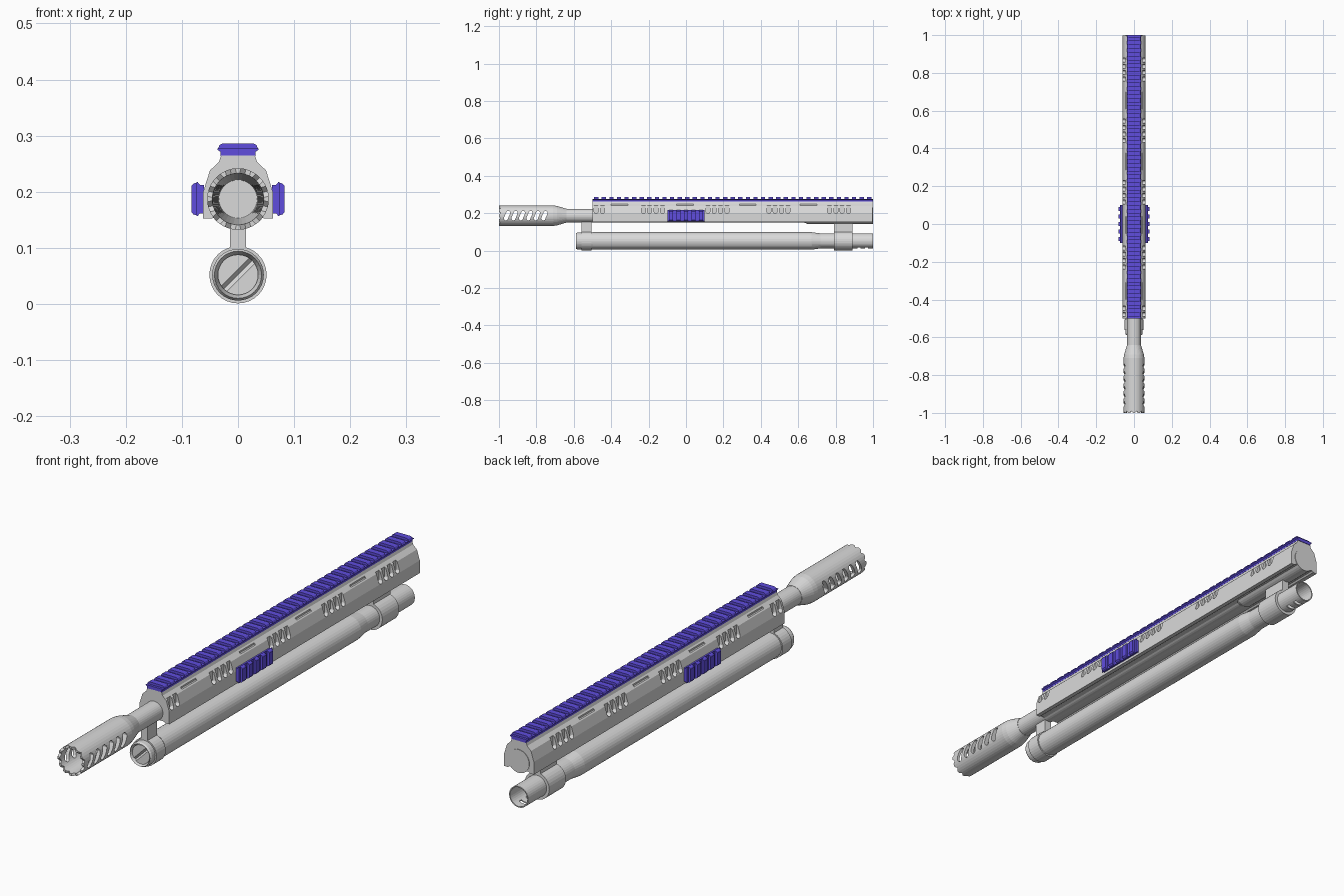
import bpy, bmesh
from math import pi, sin, cos
from mathutils import Matrix, Vector

if "Cube" in bpy.data.objects:
    bpy.data.objects.remove(bpy.data.objects["Cube"])

BORE = 0.187   # height of the barrel axis
TUBE = 0.052   # height of the lower tube axis


def material(name, colour):
    m = bpy.data.materials.new(name)
    m.use_nodes = True
    m.diffuse_color = colour
    m.node_tree.nodes["Principled BSDF"].inputs["Base Color"].default_value = colour
    return m


GREY = material("light grey metal", (0.7, 0.7, 0.7, 1))
PURPLE = material("purple rail", (0.115, 0.075, 0.73, 1))


def finish(bm, name, mat):
    bmesh.ops.recalc_face_normals(bm, faces=bm.faces)
    mesh = bpy.data.meshes.new(name)
    bm.to_mesh(mesh)
    bm.free()
    mesh.materials.append(mat)
    obj = bpy.data.objects.new(name, mesh)
    bpy.context.collection.objects.link(obj)
    return obj


def lathe(name, profile, z, closed=False, steps=32):
    """Spin (radius, y) points about a lengthwise axis at height z."""
    bm = bmesh.new()
    vs = [bm.verts.new((r, y, z)) for r, y in profile]
    es = [bm.edges.new(p) for p in zip(vs, vs[1:])]
    if closed:
        es.append(bm.edges.new((vs[-1], vs[0])))
    bmesh.ops.spin(bm, geom=vs + es, cent=(0, 0, z), axis=(0, 1, 0),
                   angle=2 * pi, steps=steps)
    bmesh.ops.remove_doubles(bm, verts=bm.verts, dist=1e-5)
    return finish(bm, name, GREY)


def prism(bm, outline, y0, y1):
    """Extrude an (x, z) outline along y."""
    face = bm.faces.new([bm.verts.new((x, y0, z)) for x, z in outline])
    out = bmesh.ops.extrude_face_region(bm, geom=[face])["geom"]
    bmesh.ops.translate(bm, vec=(0, y1 - y0, 0),
                        verts=[v for v in out if isinstance(v, bmesh.types.BMVert)])


def mirrored(half):
    return half + [(-x, z) for x, z in reversed(half)]


def box(bm, centre, size, turn=Matrix()):
    bmesh.ops.create_cube(bm, size=1, matrix=Matrix.Translation(centre) @ turn
                          @ Matrix.Diagonal((*size, 1)))


def capsule(bm, centre, radius, half, depth, tilt=0):
    """Round-ended slot running through along x."""
    vs = bmesh.ops.create_cone(bm, cap_ends=True, segments=12, radius1=radius,
                               radius2=radius, depth=depth,
                               matrix=Matrix.Rotation(pi / 2, 4, 'Y')
                               @ Matrix.Rotation(pi / 12, 4, 'Z'))["verts"]
    for v in vs:
        v.co.z += half if v.co.z > 0 else -half
    bmesh.ops.transform(bm, verts=vs, matrix=Matrix.Translation(centre)
                        @ Matrix.Rotation(tilt, 4, 'X'))


def cut(obj, bm):
    """Subtract the cutter shapes and keep the plain result."""
    cutter = finish(bm, "cutter", GREY)
    cutter.hide_render = True
    mod = obj.modifiers.new("cut", 'BOOLEAN')
    mod.object, mod.operation, mod.solver = cutter, 'DIFFERENCE', 'EXACT'
    deps = bpy.context.evaluated_depsgraph_get()
    mesh = bpy.data.meshes.new_from_object(obj.evaluated_get(deps))
    obj.modifiers.clear()
    obj.data = mesh
    bpy.data.objects.remove(cutter)


# Barrel, thicker at the rear
lathe("barrel", [(0, -0.72), (0.036, -0.72), (0.036, 0.63), (0.044, 0.65),
                 (0.044, 1), (0, 1)], BORE)

# Muzzle brake with a flared bore, notched crown and slanted side slots
brake = lathe("muzzle_brake", [(0.046, -1), (0.055, -1), (0.055, -0.71), (0.052, -0.69),
                               (0.037, -0.64), (0.034, -0.64), (0.034, -0.72)],
              BORE, closed=True, steps=36)
bm = bmesh.new()
for i in range(12):
    a = 2 * pi * (i + 0.5) / 12
    box(bm, Vector((0.05 * sin(a), -1, BORE + 0.05 * cos(a))), (0.013, 0.013, 0.03),
        Matrix.Rotation(a, 4, 'Y') @ Matrix.Rotation(pi / 4, 4, 'Z'))
cut(brake, bm)
bm = bmesh.new()
for i in range(6):
    capsule(bm, (0, -0.957 + 0.04 * i, BORE), 0.011, 0.016, 0.2, -0.4)
cut(brake, bm)

# Handguard: faceted body with a shallow groove underneath
outer = [(0.040, 0.157), (0.046, 0.152), (0.062, 0.152), (0.062, 0.2), (0.05, 0.238),
         (0.034, 0.253), (0.030, 0.265)]
bm = bmesh.new()
prism(bm, mirrored(outer), -0.5, 0.998)
guard = finish(bm, "handguard", GREY)

# Groups of vent slots and shoulder windows on both sides
bm = bmesh.new()
groups = [(-0.48, 2), (-0.228, 4), (0.117, 4), (0.443, 4), (0.767, 4)]
for side in (-1, 1):
    for start, count in groups:
        for i in range(count):
            capsule(bm, (side * 0.064, start + 0.034 * i, 0.225), 0.011, 0.015, 0.038)
    for y in (-0.355, -0.005, 0.33, 0.655):
        box(bm, Vector((side * 0.05, y, 0.25)), (0.022, 0.09, 0.016))
cut(guard, bm)


# Accessory rails: flanged base with cross teeth
def rail(name, y0, y1, teeth, width, place, angle):
    base = [(0.031, 0), (0.031, 0.007), (0.037, 0.011), (0.036, 0.013)]
    tooth = [(0.036, 0.0125), (0.033, 0.019), (0.028, 0.022)]
    bm = bmesh.new()
    prism(bm, mirrored([(x * width, z) for x, z in base]), y0, y1)
    pitch = (y1 - y0) / teeth
    for i in range(teeth):
        y = y0 + pitch * (i + 0.22)
        prism(bm, mirrored([(x * width, z) for x, z in tooth]), y, y + pitch * 0.56)
    obj = finish(bm, name, PURPLE)
    obj.location, obj.rotation_euler.y = place, angle


rail("top_rail", -0.5, 1, 37, 1, (0, 0, 0.264), 0)
rail("left_rail", -0.1, 0.1, 5, 0.82, (0.061, 0, BORE), pi / 2)
rail("right_rail", -0.1, 0.1, 5, 0.82, (-0.061, 0, BORE), -pi / 2)

# Lower tube, open at the rear with slots underneath
tube = lathe("lower_tube", [(0, -0.5), (0.047, -0.5), (0.047, 0.67), (0.040, 0.72),
                            (0.040, 1), (0.036, 1), (0.036, 0.86), (0, 0.86)], TUBE)
bm = bmesh.new()
for y in (0.925, 0.965):
    box(bm, Vector((0, y, 0.012)), (0.036, 0.014, 0.022))
cut(tube, bm)

# Tube cap with a diagonal V-shaped screw slot
cap = lathe("tube_cap", [(0, -0.58), (0.036, -0.58), (0.036, -0.57), (0.042, -0.587),
                         (0.046, -0.58), (0.046, -0.49), (0, -0.49)], TUBE)
bm = bmesh.new()
box(bm, Vector((0, -0.581, TUBE)), (0.074, 0.011, 0.011),
    Matrix.Rotation(-pi / 4, 4, 'Y') @ Matrix.Rotation(pi / 4, 4, 'X'))
cut(cap, bm)

# Clamp rings and the posts joining tube and barrel
for name, y0, y1, top in (("front", -0.56, -0.505, 0.16), ("rear", 0.79, 0.89, 0.15)):
    lathe(name + "_clamp", [(0.038, y0), (0.051, y0), (0.051, y1), (0.038, y1)],
          TUBE, closed=True)
    bm = bmesh.new()
    box(bm, Vector((0, (y0 + y1) / 2, (0.095 + top) / 2)),
        (0.028, y1 - y0, top - 0.095))
    finish(bm, name + "_post", GREY)
